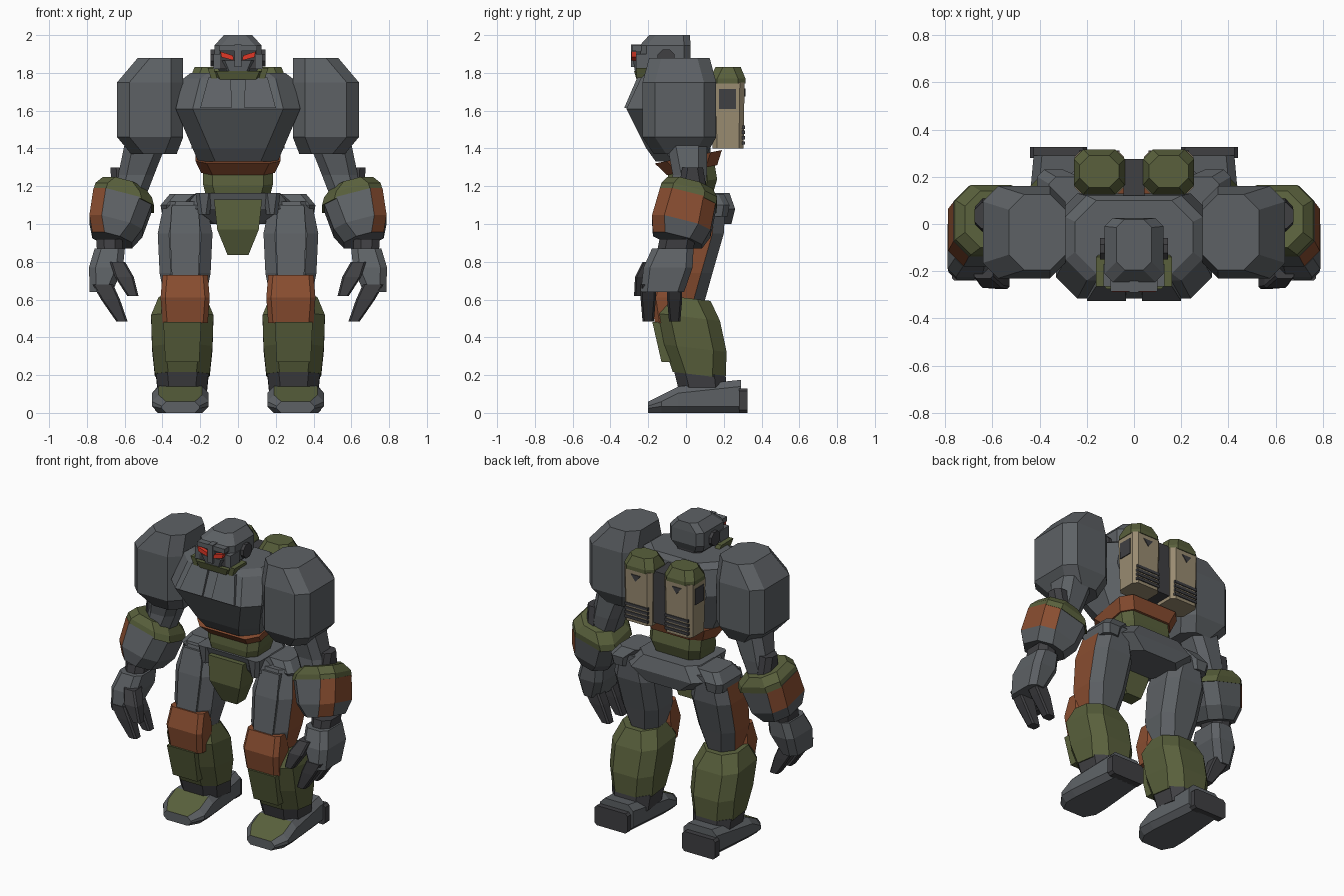
import bpy, bmesh
from mathutils import Vector

if "Cube" in bpy.data.objects:
    bpy.data.objects.remove(bpy.data.objects["Cube"], do_unlink=True)


def material(name, red, green, blue):
    mat = bpy.data.materials.new(name)
    mat.use_nodes = True
    mat.diffuse_color = (red, green, blue, 1)
    shader = mat.node_tree.nodes["Principled BSDF"]
    shader.inputs["Base Color"].default_value = mat.diffuse_color
    return mat


GREY = material("steel grey", .11, .12, .13)
DARK = material("dark grey", .05, .05, .055)
GREEN = material("olive green", .1, .117, .045)
RUST = material("rust orange", .25, .075, .03)
TAN = material("tan", .32, .26, .165)
RED = material("eye red", .75, .04, .02)


def skin(name, rings, mat, mirror=False, rule=None, accent=None):
    """Skin a stack of rings, cap both ends, colour faces by rule, mirror if asked."""
    bm = bmesh.new()
    loops = [[bm.verts.new(point) for point in ring] for ring in rings]
    count = len(loops[0])
    for lower, upper in zip(loops, loops[1:]):
        for i in range(count):
            j = (i + 1) % count
            bm.faces.new((lower[i], lower[j], upper[j], upper[i]))
    bm.faces.new(loops[0][::-1])
    bm.faces.new(loops[-1])
    bmesh.ops.recalc_face_normals(bm, faces=bm.faces)
    bm.normal_update()
    mesh = bpy.data.meshes.new(name)
    mesh.materials.append(mat)
    if rule:
        mesh.materials.append(accent)
        for face in bm.faces:
            face.material_index = int(rule(face.normal, face.calc_center_median()))
    bm.to_mesh(mesh)
    bm.free()
    part = bpy.data.objects.new(name, mesh)
    bpy.context.collection.objects.link(part)
    if mirror:
        part.modifiers.new("mirror", "MIRROR").use_mirror_merge = False


def place(axis, along, a, b):
    return Vector({"x": (along, a, b), "y": (a, along, b), "z": (a, b, along)}[axis])


def corners(a, half, low, high, cut):
    """Outline of a rectangle, with its corners cut off where a cut is given."""
    left, right = a - half, a + half
    if not cut:
        return [(left, low), (right, low), (right, high), (left, high)]
    cut = min(cut, half * .8, (high - low) * .4)
    return [(left + cut, low), (right - cut, low), (right, low + cut), (right, high - cut),
            (right - cut, high), (left + cut, high), (left, high - cut), (left, low + cut)]


def loft(name, mat, *sections, at=0, lean=0, cut=0, axis="z", tilt=(0, 0), **options):
    """Sections are (along, half width, low, high, optional sideways shift).
    The centre starts at `at` and drifts by `lean`; `tilt` slopes each section."""
    start, _, low, high = sections[0][:4]
    middle = (low + high) / 2
    rings = []
    for along, half, low, high, *shift in sections:
        centre = at + lean * (along - start) + sum(shift)
        rings.append([place(axis, along + tilt[0] * (a - at) + tilt[1] * (b - middle), a, b)
                      for a, b in corners(centre, half, low, high, cut)])
    skin(name, rings, mat, **options)


def box(name, mat, half, front, back, bottom, top, **options):
    loft(name, mat, (bottom, half, front, back), (top, half, front, back), **options)


def plate(name, mat, outline, front, back):
    skin(name, [[place("y", y, *point) for point in outline] for y in (front, back)],
         mat, mirror=True)


# Torso, belt and waist
loft("torso", GREY, (1.33, .21, -.16, .13), (1.4, .24, -.21, .13), (1.61, .33, -.315, .13),
     (1.77, .29, -.24, .12), (1.8, .25, -.21, .1), cut=.09)
loft("chest_plate", GREY, (1.615, .083, -.327, -.28), (1.775, .06, -.258, -.2, -.02),
     at=.117, mirror=True)
loft("belt", RUST, (1.285, .195, -.1, .165), (1.36, .225, -.165, .19), cut=.06, tilt=(0, .2))
loft("waist", GREEN, (1.14, .165, -.09, .14), (1.22, .185, -.1, .165), (1.31, .185, -.09, .15),
     cut=.05, tilt=(0, .12))

# Pelvis and hips
loft("pelvis", GREY, (1, .19, 0, .24), (1.08, .29, -.08, .26), (1.165, .22, -.11, .23), cut=.07)
loft("hip_block", GREY, (1.04, .06, 0, .22), (1.1, .07, -.03, .23), (1.16, .08, 0, .2, -.06),
     at=.34, cut=.03, mirror=True)
loft("hip_flange", GREY, (1.05, .03, -.1, .04), (1.165, .045, -.115, .04),
     at=.18, cut=.02, mirror=True)
loft("crotch_guard", GREEN, (.835, .055, -.09, 0), (.97, .11, -.14, 0), (1.13, .127, -.13, 0))

# Legs
LEG = dict(at=.28, mirror=True)
SHIN = dict(at=.295, mirror=True)
FOOT = dict(at=.305, mirror=True, axis="y")
loft("thigh", GREY, (.56, .1, -.12, .09), (.74, .135, -.13, .14), (.95, .145, -.1, .2),
     (1.12, .11, -.05, .21), cut=.06, rule=lambda normal, centre: normal.x > .9, accent=RUST, **LEG)
loft("thigh_plate", GREY, (.73, .07, -.14, -.1), (.95, .08, -.11, -.07), (1.1, .07, -.07, 0), **LEG)
loft("knee_guard", RUST, (.475, .12, -.165, -.05), (.61, .13, -.185, -.03), (.73, .12, -.15, -.04),
     cut=.025, **LEG)
loft("shin", GREEN, (.2, .145, -.07, .21), (.34, .16, -.12, .215), (.5, .165, -.155, .18),
     (.6, .125, -.12, .13), cut=.07, tilt=(0, -.12), **SHIN)
loft("shin_plate", GREEN, (.27, .09, -.13, -.08), (.48, .1, -.178, -.1), **SHIN)
loft("ankle", DARK, (.11, .13, -.04, .22), (.21, .14, -.065, .21), cut=.06, tilt=(0, -.12), **SHIN)
loft("foot", GREY, (-.2, .1, 0, .06), (-.13, .15, 0, .095), (-.04, .15, 0, .14), (.29, .12, 0, .175),
     cut=.035, rule=lambda normal, centre: normal.z > .8 and centre.y < 0, accent=GREEN, **FOOT)
loft("heel", DARK, (.28, .12, 0, .13, .015), (.325, .12, 0, .13, .015), cut=.015, **FOOT)

# Shoulders and arms
LEAN = (.26, -.25)
loft("shoulder", GREY, (1.37, .12, -.17, .11, -.02), (1.46, .175, -.23, .16), (1.75, .175, -.23, .16),
     (1.88, .12, -.195, .125, -.055), at=.465, cut=.065, mirror=True)
loft("upper_arm", GREY, (1.14, .085, -.08, .1), (1.26, .095, -.07, .11), (1.42, .11, -.1, .11),
     at=.575, lean=-.3, cut=.045, mirror=True)
loft("elbow", DARK, (1.18, .05, -.04, .11), (1.3, .055, -.02, .09), at=.62, cut=.03, mirror=True)
loft("forearm_cuff", GREEN, (1.12, .16, -.14, .16), (1.16, .15, -.13, .165), (1.21, .11, -.1, .14),
     at=.605, cut=.065, tilt=LEAN, mirror=True)
loft("forearm", GREY, (1.13, .155, -.138, .158), (.97, .14, -.18, .13), (.885, .105, -.175, .085),
     at=.61, lean=-.23, cut=.065, tilt=LEAN, mirror=True,
     rule=lambda normal, centre: normal.x > .4 and centre.z > 1, accent=RUST)
loft("wrist", DARK, (.82, .065, -.16, .03), (.92, .07, -.14, .05), at=.68, cut=.04, mirror=True)

# Hands
loft("palm", GREY, (.64, .06, -.24, -.01), (.77, .09, -.225, .035), (.87, .08, -.18, .04),
     at=.725, lean=-.2, cut=.035, mirror=True)
for name, y in (("front_finger", -.2), ("back_finger", -.06)):
    loft(name, DARK, (.485, .03, y - .03, y + .03), (.6, .05, y - .04, y + .04),
         (.68, .055, y - .04, y + .04), at=.615, lean=.52, cut=.01, mirror=True)
loft("thumb", DARK, (.62, .03, -.275, -.215), (.72, .05, -.27, -.19), (.8, .04, -.23, -.14),
     at=.557, lean=.45, cut=.01, mirror=True)

# Head and face
box("neck", DARK, .09, -.2, 0, 1.75, 1.84, cut=.03)
loft("head", GREY, (1.81, .1, -.2, 0), (1.86, .125, -.245, .025), (1.945, .125, -.245, .025),
     (2, .075, -.195, .02), cut=.035)
loft("ear", DARK, (.115, .045, 1.835, 1.925), (.145, .045, 1.835, 1.925),
     at=-.105, cut=.027, axis="x", mirror=True)
box("face", DARK, .095, -.265, -.2, 1.82, 1.93)
box("brow", GREY, .1, -.285, -.2, 1.915, 1.945)
loft("jaw", GREY, (1.805, .06, -.27, -.16), (1.865, .085, -.28, -.16), cut=.015)
box("nose_bar", GREY, .018, -.29, -.2, 1.83, 1.95)
box("cheek", GREY, .02, -.265, -.17, 1.82, 1.9, at=.11, mirror=True)
plate("eye", RED, [(.023, 1.866), (.087, 1.883), (.094, 1.913), (.026, 1.892)], -.289, -.26)

# Collar
loft("collar_front", GREEN, (1.765, .115, -.262, -.19), (1.81, .135, -.275, -.21), cut=.02)
loft("collar_side", GREEN, (1.765, .015, -.26, -.12), (1.825, .018, -.265, -.14),
     at=.125, lean=.3, mirror=True)

# Backpack
PACK = dict(at=.147, mirror=True)
loft("pack", TAN, (1.4, .1, .14, .305), (1.75, .104, .13, .31), cut=.025, **PACK)
loft("pack_cap", GREEN, (1.745, .108, .125, .315), (1.77, .108, .125, .315), (1.83, .083, .155, .29),
     cut=.04, **PACK)
box("pack_joint", DARK, .045, .1, .275, 1.42, 1.76)
box("pack_window", DARK, .005, .175, .265, 1.61, 1.715, at=.25, mirror=True)
plate("pack_marker", DARK, [(.115, 1.718), (.185, 1.718), (.15, 1.675)], .305, .314)
for i in range(4):
    bottom = 1.42 + i * .028
    box("pack_slat", DARK, .085, .29, .312, bottom, bottom + .018, **PACK)
